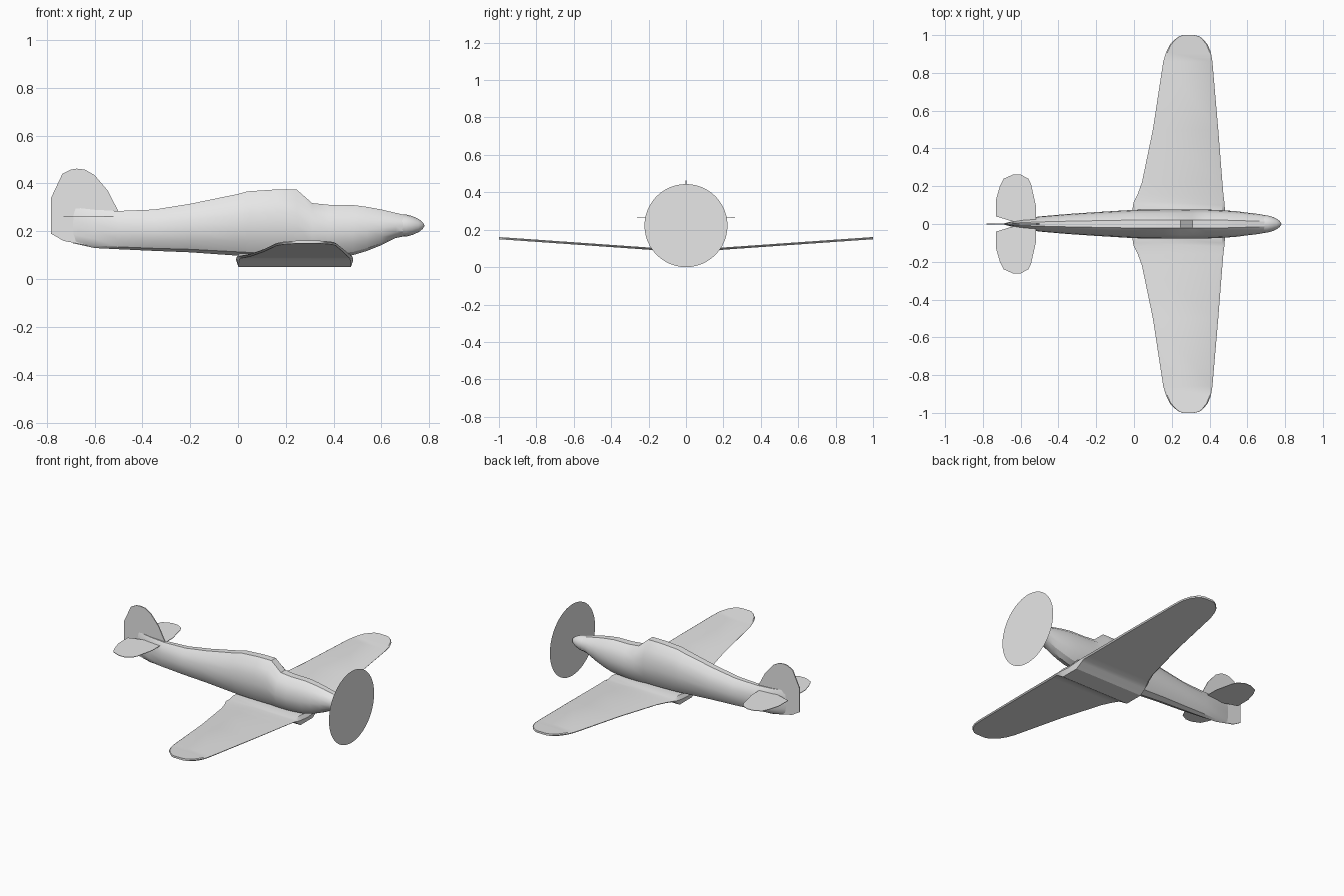
import bpy, bmesh, math
from mathutils import Matrix

cube = bpy.data.objects.get("Cube")
if cube:
    bpy.data.objects.remove(cube, do_unlink=True)

grey = bpy.data.materials.new("plain_grey")
grey.use_nodes = True
colour = (0.8, 0.8, 0.8, 1)
grey.diffuse_color = colour
for node in grey.node_tree.nodes:
    if node.type == 'BSDF_PRINCIPLED':
        node.inputs["Base Color"].default_value = colour


def finish(name, bm, angle=30):
    bmesh.ops.recalc_face_normals(bm, faces=bm.faces)
    mesh = bpy.data.meshes.new(name)
    bm.to_mesh(mesh)
    bm.free()
    mesh.materials.append(grey)
    obj = bpy.data.objects.new(name, mesh)
    bpy.context.collection.objects.link(obj)
    bpy.ops.object.select_all(action='DESELECT')
    obj.select_set(True)
    bpy.context.view_layer.objects.active = obj
    bpy.ops.object.shade_smooth_by_angle(angle=math.radians(angle))
    return obj


def loft(name, rings, angle=30):
    """Skin a list of equal closed rings and cap both ends."""
    bm = bmesh.new()
    loops = [[bm.verts.new(p) for p in ring] for ring in rings]
    for a, b in zip(loops, loops[1:]):
        for i in range(len(a)):
            j = (i + 1) % len(a)
            bm.faces.new((a[i], a[j], b[j], b[i]))
    bm.faces.new(loops[0])
    bm.faces.new(loops[-1])
    return finish(name, bm, angle)


def plate(name, outline, offset):
    """Thin sheet: the outline pushed a little both ways along offset."""
    return loft(name, [[tuple(c + s * o for c, o in zip(p, offset))
                        for p in outline] for s in (-1, 1)])


# Fuselage: x, half width, bottom, top
stations = [
    (-.69, .003, .15, .30), (-.6, .025, .13, .29), (-.5, .04, .125, .285),
    (-.35, .053, .118, .291), (-.2, .063, .112, .315), (0, .075, .098, .356),
    (.04, .076, .095, .367), (.16, .077, .092, .375), (.245, .077, .092, .375),
    (.31, .077, .092, .318), (.38, .077, .093, .311), (.48, .072, .1, .31),
    (.54, .068, .118, .302), (.6, .06, .142, .291), (.66, .053, .172, .277),
    (.69, .047, .178, .27)]
half = [(.5, -.87), (.87, -.5), (1, 0), (.93, .35), (.74, .7), (.28, 1)]
section = [(0, -1)] + half + [(-a, b) for a, b in reversed(half)]


def fuselage_ring(x, w, low, top):
    mid = low + .48 * (top - low)
    return [(x, w * a, mid + b * (top - mid if b > 0 else mid - low))
            for a, b in section]


loft("fuselage", [fuselage_ring(*s) for s in stations])

# Spinner: turned nose cone
nose = [(.68, .047), (.705, .046), (.73, .039), (.755, .028), (.772, .015), (.78, .002)]
steps = [k * math.tau / 16 for k in range(16)]
loft("spinner", [[(x, r * math.cos(t), .224 + r * math.sin(t)) for t in steps]
                 for x, r in nose], 40)

# Spinning propeller shown as a flat disc
bm = bmesh.new()
bmesh.ops.create_circle(bm, cap_ends=True, segments=48, radius=.222,
                        matrix=Matrix.Translation((.781, 0, .222))
                        @ Matrix.Rotation(math.pi / 2, 4, 'Y'))
finish("propeller_disc", bm)

# Wing: y, trailing x, leading x; straight dihedral outside the thick centre
panel = [(.12, 0, .478), (.16, .02, .473), (.22, .042, .468), (.5, .1, .446),
         (.86, .155, .415), (.91, .17, .407), (.95, .19, .39),
         (.98, .22, .365), (.994, .24, .345), (1, .26, .32)]
rib = [(0, .6), (.02, 0), (.98, 0), (1, .6), (.97, 1), (.03, 1)]
outer = [(y, a, b, .079 + .07 * y, .091 + .07 * y) for y, a, b in panel]
centre = [(0, -.008, .482, .05, .1), (.06, -.008, .482, .05, .108),
          (.1, -.006, .48, .076, .1)]
right_half = centre + outer
spans = [(-s[0],) + s[1:] for s in reversed(right_half[1:])] + right_half
loft("wing", [[(a + u * (b - a), y, low + v * (top - low)) for u, v in rib]
              for y, a, b, low, top in spans])

# Fin and rudder
fin = [(-.5, .283), (-.545, .37), (-.6, .435), (-.64, .458), (-.675, .462),
       (-.7, .458), (-.735, .44), (-.782, .34), (-.782, .19), (-.73, .16),
       (-.6, .135), (-.55, .2)]
plate("fin", [(x, 0, z) for x, z in fin], (0, .003, 0))

# Tailplanes
tail = [(-.52, .02), (-.52, .1), (-.545, .21), (-.56, .24), (-.6, .262),
        (-.64, .262), (-.69, .24), (-.71, .2), (-.73, .13), (-.73, .04),
        (-.69, .028), (-.66, .018), (-.6, .005), (-.56, .005)]
for name, side in (("left_tailplane", 1), ("right_tailplane", -1)):
    plate(name, [(x, side * y, .263) for x, y in tail], (0, 0, .0015))
